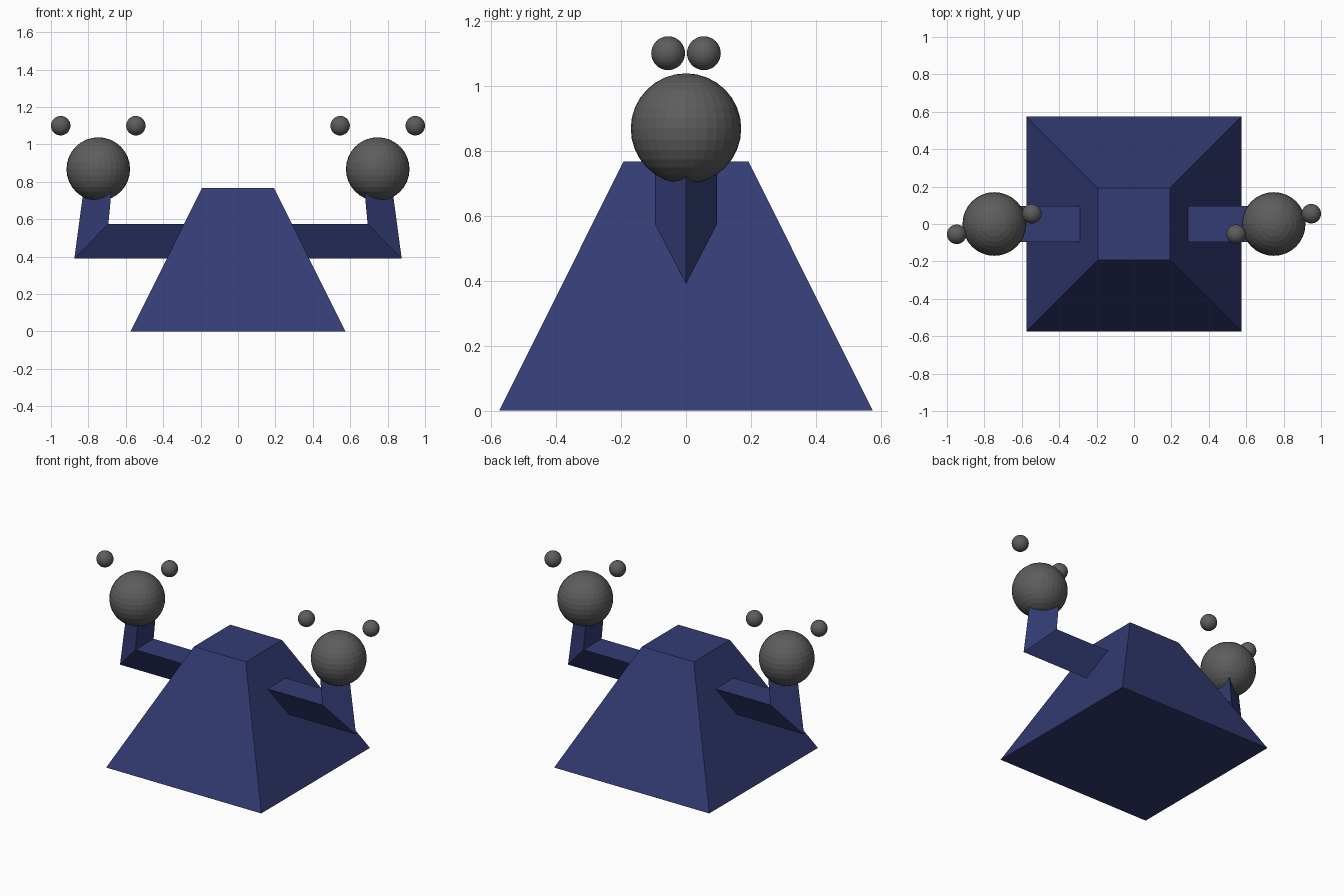
import bpy, bmesh
from mathutils import Matrix, Vector

if "Cube" in bpy.data.objects:
    bpy.data.objects.remove(bpy.data.objects["Cube"])


def material(name, rgb):
    m = bpy.data.materials.new(name)
    m.diffuse_color = (*rgb, 1)
    m.use_nodes = True
    m.node_tree.nodes["Principled BSDF"].inputs["Base Color"].default_value = m.diffuse_color
    return m


navy = material("navy blue", (0.033, 0.045, 0.175))
grey = material("dark grey", (0.11, 0.11, 0.11))


def finish(name, bm, mat):
    bmesh.ops.recalc_face_normals(bm, faces=bm.faces)
    mesh = bpy.data.meshes.new(name)
    bm.to_mesh(mesh)
    bm.free()
    mesh.materials.append(mat)
    bpy.context.collection.objects.link(bpy.data.objects.new(name, mesh))


def loft(name, sections, mat):
    """Skin a closed solid through rings of equal point count."""
    bm = bmesh.new()
    rings = [[bm.verts.new(p) for p in s] for s in sections]
    n = len(rings[0])
    for a, b in zip(rings, rings[1:]):
        for i in range(n):
            j = (i + 1) % n
            bm.faces.new((a[i], a[j], b[j], b[i]))
    bm.faces.new(rings[0])
    bm.faces.new(rings[-1])
    finish(name, bm, mat)


def ball(name, centre, radius):
    bm = bmesh.new()
    bmesh.ops.create_uvsphere(bm, u_segments=32, v_segments=16, radius=radius,
                              matrix=Matrix.Translation(centre))
    finish(name, bm, grey)


def square(half, z):
    return [(-half, -half, z), (half, -half, z), (half, half, z), (-half, half, z)]


# Tapered body
loft("body", [square(0.575, 0), square(0.192, 0.767)], navy)

# Bent triangular arms with balls; the left side is the right turned by 180 degrees
W = 0.096
for side, s in (("right", 1), ("left", -1)):
    # each section: flat inner edge (x, z) and outer ridge (x, z)
    path = [((0.25, 0.575), (0.25, 0.39)),
            ((0.693, 0.575), (0.875, 0.39)),
            ((0.672, 0.80), (0.82, 0.80))]
    loft(side + "_arm",
         [[(s * fx, -W, fz), (s * fx, W, fz), (s * rx, 0, rz)]
          for (fx, fz), (rx, rz) in path], navy)
    ball(side + "_hand", Vector((s * 0.747, 0, 0.868)), 0.17)
    # Small floating balls
    ball(side + "_outer_small_ball", Vector((s * 0.948, s * 0.055, 1.10)), 0.052)
    ball(side + "_inner_small_ball", Vector((s * 0.546, s * -0.055, 1.10)), 0.052)
